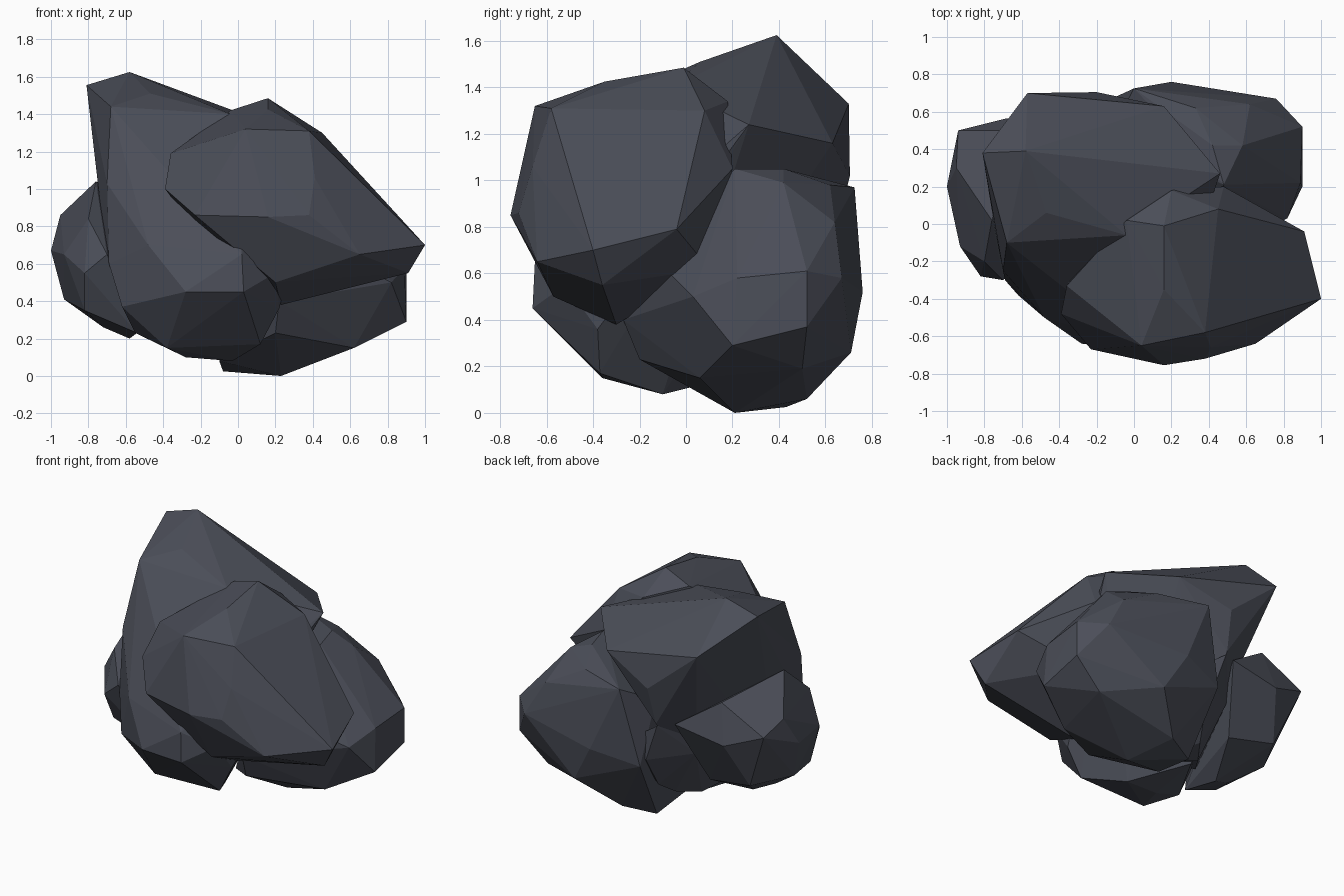
import bpy, bmesh

# One dark slate colour for the whole boulder cluster
slate = bpy.data.materials.new("dark slate")
slate.diffuse_color = (0.07, 0.076, 0.098, 1)


def boulder(name, corners):
    """Faceted convex stone wrapped around a few key corners."""
    bm = bmesh.new()
    for c in corners:
        bm.verts.new(c)
    bmesh.ops.convex_hull(bm, input=bm.verts[:])
    loose = [v for v in bm.verts if not v.link_faces]
    bmesh.ops.delete(bm, geom=loose, context='VERTS')
    bmesh.ops.recalc_face_normals(bm, faces=bm.faces[:])
    me = bpy.data.meshes.new(name)
    bm.to_mesh(me)
    bm.free()
    me.materials.append(slate)
    ob = bpy.data.objects.new(name, me)
    bpy.context.collection.objects.link(ob)
    return ob


# Overhanging stone at upper front right
boulder("upper_front_boulder", [
    (0.16, -0.01, 1.485), (-0.04, 0.02, 1.42), (0.20, 0.18, 1.34), (0.16, -0.35, 1.425),
    (0.04, -0.65, 1.32), (0.38, -0.58, 1.31), (0.45, 0.08, 1.30), (0.41, -0.66, 1.06),
    (-0.36, -0.33, 1.19), (-0.39, -0.48, 1.00), (-0.23, -0.67, 0.86),
    (0.16, -0.755, 0.85), (0.38, -0.72, 0.86), (0.65, -0.64, 0.65),
    (1.00, -0.40, 0.70), (0.91, -0.04, 0.79), (0.91, -0.36, 0.55),
    (0.48, 0.20, 1.05), (0.20, -0.57, 0.50),
    (0.23, -0.30, 0.38), (0.50, 0.10, 0.62), (-0.20, -0.10, 0.75),
])

# Tall central stone leaning back to a peak
boulder("tall_central_boulder", [
    (-0.58, 0.39, 1.625), (-0.81, 0.38, 1.555), (-0.57, 0.70, 1.33), (0.16, 0.63, 1.16),
    (0.46, 0.27, 1.24), (-0.20, 0.705, 1.02), (-0.22, 0.64, 0.76), (-0.68, -0.10, 1.44),
    (-0.47, 0.06, 1.51), (-0.04, -0.06, 1.40), (-0.70, -0.25, 1.03), (-0.74, -0.05, 0.95),
    (-0.69, -0.30, 0.60), (-0.62, -0.38, 0.37), (-0.48, -0.50, 0.70),
    (-0.28, -0.64, 0.45), (0.03, -0.66, 0.45), (0.02, -0.65, 0.65),
    (0.20, -0.52, 0.55), (0.22, -0.38, 0.36), (0.12, -0.37, 0.17),
    (-0.38, -0.36, 0.15), (-0.28, -0.12, 0.10), (-0.03, -0.10, 0.08),
    (-0.55, -0.22, 0.23), (-0.28, 0.22, 0.16), (-0.36, 0.40, 0.50),
])

# Low stone filling the gap at the back
boulder("lower_back_stone", [
    (-0.22, 0.63, 0.74), (-0.38, 0.43, 0.52), (-0.30, 0.26, 0.17), (-0.14, 0.50, 0.27),
    (0.05, 0.55, 0.55), (-0.50, 0.00, 0.30), (0.00, 0.10, 0.13), (-0.55, 0.35, 0.80),
    (-0.13, 0.62, 0.48), (-0.20, 0.40, 0.20),
])

# Rounded stone on the left
boulder("left_boulder", [
    (-1.00, 0.20, 0.67), (-0.95, 0.30, 0.86), (-0.76, 0.02, 1.04), (-0.62, 0.50, 0.96),
    (-0.94, 0.50, 0.80), (-0.68, 0.565, 0.70), (-0.32, 0.58, 0.76),
    (-0.93, -0.12, 0.65), (-0.82, -0.28, 0.55), (-0.80, -0.20, 0.84), (-0.70, -0.30, 0.65),
    (-0.93, 0.15, 0.41), (-0.82, -0.18, 0.35), (-0.72, 0.05, 0.26),
    (-0.58, 0.10, 0.20), (-0.54, -0.15, 0.23), (-0.78, 0.42, 0.40), (-0.45, 0.38, 0.34),
])

# Large low stone at back right
boulder("back_right_boulder", [
    (0.90, 0.52, 0.61), (0.90, 0.52, 0.37), (0.90, 0.20, 0.29), (0.89, 0.22, 0.58),
    (0.76, 0.67, 0.58), (0.62, 0.64, 0.82), (0.58, 0.42, 0.99),
    (0.20, 0.76, 0.52), (0.00, 0.725, 0.97), (0.35, 0.71, 0.26),
    (0.23, 0.21, 0.00), (-0.08, 0.43, 0.025), (0.12, 0.52, 0.06), (0.62, 0.06, 0.15),
    (0.20, -0.20, 0.23), (0.22, -0.27, 0.40), (0.82, 0.03, 0.50), (0.48, 0.21, 1.05),
    (0.42, 0.42, 1.05), (0.33, 0.62, 0.98), (-0.12, 0.67, 0.45), (-0.12, 0.50, 0.85),
    (-0.10, 0.12, 0.08), (0.70, 0.50, 0.19), (0.45, -0.15, 0.68),
])
